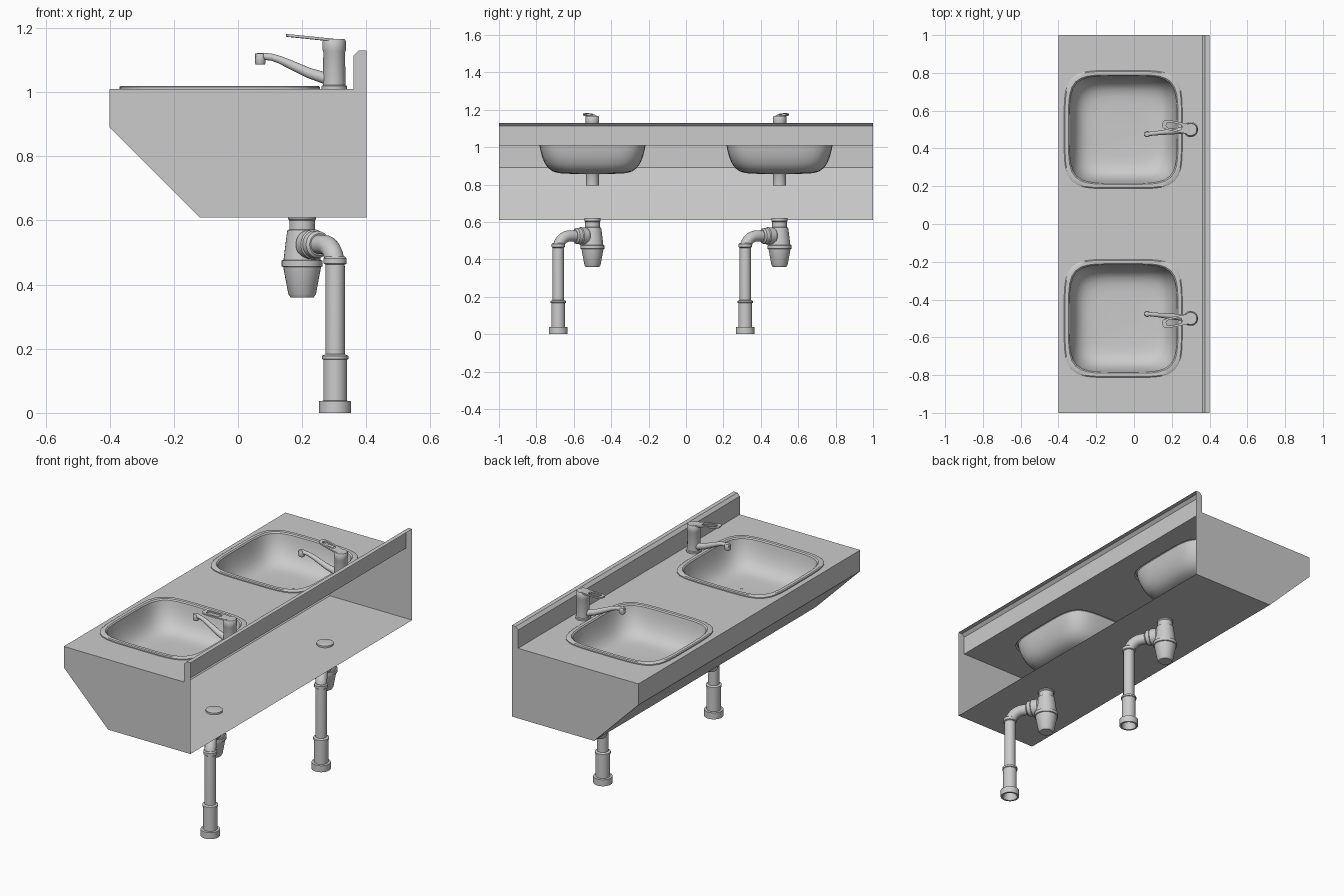
import bpy, bmesh
from math import cos, sin, pi
from mathutils import Vector, Matrix

if "Cube" in bpy.data.objects:
    bpy.data.objects.remove(bpy.data.objects["Cube"])


def finish(bm, name, smooth=True, recalc=True):
    bmesh.ops.remove_doubles(bm, verts=bm.verts, dist=1e-5)
    if recalc:
        bmesh.ops.recalc_face_normals(bm, faces=bm.faces)
    me = bpy.data.meshes.new(name)
    bm.to_mesh(me)
    bm.free()
    ob = bpy.data.objects.new(name, me)
    bpy.context.collection.objects.link(ob)
    if smooth:
        bpy.ops.object.select_all(action='DESELECT')
        ob.select_set(True)
        bpy.context.view_layer.objects.active = ob
        bpy.ops.object.shade_smooth_by_angle(angle=0.6)
    return ob


def skin(bm, loops):
    """Join closed loops of points with quads."""
    rings = [[bm.verts.new(p) for p in l] for l in loops]
    for a, b in zip(rings, rings[1:]):
        for i in range(len(a)):
            j = (i + 1) % len(a)
            bm.faces.new((a[i], a[j], b[j], b[i]))
    return rings


def lathe(name, profile, loc, axis=(0, 0, 1), caps=(True, True), n=32):
    m = Matrix.Translation(loc) @ Vector(axis).to_track_quat('Z', 'X').to_matrix().to_4x4()
    bm = bmesh.new()
    rings = skin(bm, [[m @ Vector((r * cos(2 * pi * i / n), r * sin(2 * pi * i / n), z))
                       for i in range(n)] for r, z in profile])
    for ring, cap in ((rings[0], caps[0]), (rings[-1], caps[1])):
        if cap:
            bm.faces.new(ring)
    return finish(bm, name)


def sweep(name, pts, radii, n=24):
    """Round tube along a path lying in one vertical plane."""
    pts = [Vector(p) for p in pts]
    flat = pts[-1] - pts[0]
    side = Vector((flat.y, -flat.x, 0)).normalized()
    loops = []
    for i, p in enumerate(pts):
        t = (pts[min(i + 1, len(pts) - 1)] - pts[max(i - 1, 0)]).normalized()
        up = side.cross(t)
        loops.append([p + radii[i] * (side * cos(2 * pi * k / n) + up * sin(2 * pi * k / n))
                      for k in range(n)])
    bm = bmesh.new()
    rings = skin(bm, loops)
    bm.faces.new(rings[0])
    bm.faces.new(rings[-1])
    return finish(bm, name)


def squircle(cx, cy, h, z, e=5.0, n=64):
    out = []
    for i in range(n):
        c, s = cos(2 * pi * i / n), sin(2 * pi * i / n)
        r = h * (abs(c) ** e + abs(s) ** e) ** (-1 / e)
        out.append(Vector((cx + r * c, cy + r * s, z)))
    return out


# Housing: open-backed sheet shell with hollow splashback
TOP = 1.01
prof = [(.4, 1.13), (.376, 1.13), (.36, 1.114), (.36, TOP), (-.4, TOP),
        (-.4, .89), (-.12, .61), (.4, .61)]
bm = bmesh.new()
ends = [[bm.verts.new((x, y, z)) for x, z in prof] for y in (-1, 1)]
for i in range(len(prof) - 1):
    if i != 3:
        bm.faces.new((ends[0][i], ends[0][i + 1], ends[1][i + 1], ends[1][i]))
for e in ends:
    bm.faces.new(e)
finish(bm, "housing", smooth=False)

# Worktop with two basin openings
bm = bmesh.new()
outlines = [[Vector(p) for p in ((-.4, -1, TOP), (.36, -1, TOP), (.36, 1, TOP), (-.4, 1, TOP))]]
outlines += [squircle(-.057, y, .295, TOP) for y in (-.5, .5)]
edges = []
for line in outlines:
    vs = [bm.verts.new(p) for p in line]
    edges += [bm.edges.new((vs[i - 1], vs[i])) for i in range(len(vs))]
bmesh.ops.triangle_fill(bm, edges=edges, use_beauty=True, normal=(0, 0, 1))
for f in bm.faces:
    f.normal_update()
    if f.normal.z < 0:
        f.normal_flip()
finish(bm, "worktop", smooth=False, recalc=False)

for s, side in ((-1, "left"), (1, "right")):
    y = .5 * s

    # Basin: raised rim, curved wall, round drain
    bm = bmesh.new()
    levels = [(.313, TOP, 5), (.313, 1.016, 5), (.308, 1.02, 5), (.29, 1.02, 5),
              (.284, 1.014, 5), (.279, .985, 5), (.27, .95, 4.8), (.256, .915, 4.6),
              (.237, .888, 4.4), (.212, .87, 4.2), (.18, .861, 4), (.14, .858, 3.5)]
    loops = [squircle(-.057, y, h, z, e) for h, z, e in levels]
    loops.append(squircle(0, y, .037, .856, 2))
    skin(bm, loops)
    for f in bm.faces:
        f.normal_update()
    if sum(f.normal.z for f in bm.faces) < 0:
        bmesh.ops.reverse_faces(bm, faces=bm.faces)
    finish(bm, side + "_basin", recalc=False)
    lathe(side + "_drain", [(.037, .856), (.035, .852), (.035, .795)], (0, y, 0))

    # Tap body, spout and nozzle
    lathe(side + "_tap_body", [(.04, TOP), (.04, 1.019), (.035, 1.022), (.034, 1.125),
                               (.036, 1.13), (.036, 1.16), (.032, 1.166)], (.3, y, 0))
    d = Vector((-.994, -.105 * s, 0))
    base = Vector((.3, y, 0))
    path = [(.01, 1.038), (.08, 1.06), (.13, 1.083), (.17, 1.101), (.195, 1.109),
            (.22, 1.112), (.248, 1.112)]
    sweep(side + "_tap_spout", [base + d * a + Vector((0, 0, z)) for a, z in path],
          [.019, .016, .014, .012, .011, .011, .009])
    lathe(side + "_tap_nozzle", [(.014, 1.087), (.016, 1.09), (.016, 1.115), (.012, 1.121)],
          base + d * .232)

    # Lever: thin tilted plate with a long slot
    u = Vector((-.98, .2 * s, .1)).normalized()
    w = Vector((.2 * s, .98, 0)).normalized()

    def ring(center, length, width, dz, n=32):
        pts = []
        for i in range(n):
            c, q = cos(2 * pi * i / n), sin(2 * pi * i / n)
            r = (abs(c) ** 4 + abs(q) ** 4) ** -.25
            pts.append(base + u * (center + length * r * c) + w * (width * r * q)
                       + Vector((0, 0, 1.158 + dz)))
        return pts
    bm = bmesh.new()
    a, b = (.073, .08, .027), (.09, .042, .016)
    top, low = .008, 0
    skin(bm, [ring(*a, low), ring(*a, top), ring(*b, top), ring(*b, low), ring(*a, low)])
    finish(bm, side + "_tap_lever")

    # Bottle trap under the housing
    lathe(side + "_trap", [(.035, .622), (.044, .62), (.044, .605), (.04, .6), (.04, .572),
                           (.046, .57), (.049, .55), (.058, .477), (.064, .475), (.064, .457),
                           (.059, .455), (.043, .37), (.036, .36)], (.2, y, 0))

    # Outlet collar, elbow and down pipe
    start, end = Vector((.2, y, .525)), Vector((.303, y - .183, .525))
    h = (end - start).normalized()
    lathe(side + "_outlet_collar", [(.036, .03), (.045, .04), (.047, .075), (.043, .08),
                                    (.042, .1), (.034, .108)], start, h)
    R = .07
    corner = end - h * R - Vector((0, 0, R))
    bend = [corner + h * (R * sin(t)) + Vector((0, 0, R * cos(t)))
            for t in [pi / 2 * i / 10 for i in range(11)]]
    pts = [start + h * .03] + bend + [Vector((end.x, end.y, .16))]
    sweep(side + "_waste_pipe", pts, [.03] * len(pts))
    lathe(side + "_elbow_collar", [(.03, .462), (.036, .466), (.036, .482), (.03, .487)],
          (end.x, end.y, 0))
    lathe(side + "_floor_socket", [(.032, .1), (.032, .03), (.04, .0), (.05, 0), (.05, .037),
                                   (.037, .038), (.037, .166), (.041, .168), (.041, .178),
                                   (.03, .183)], (end.x, end.y, 0))
